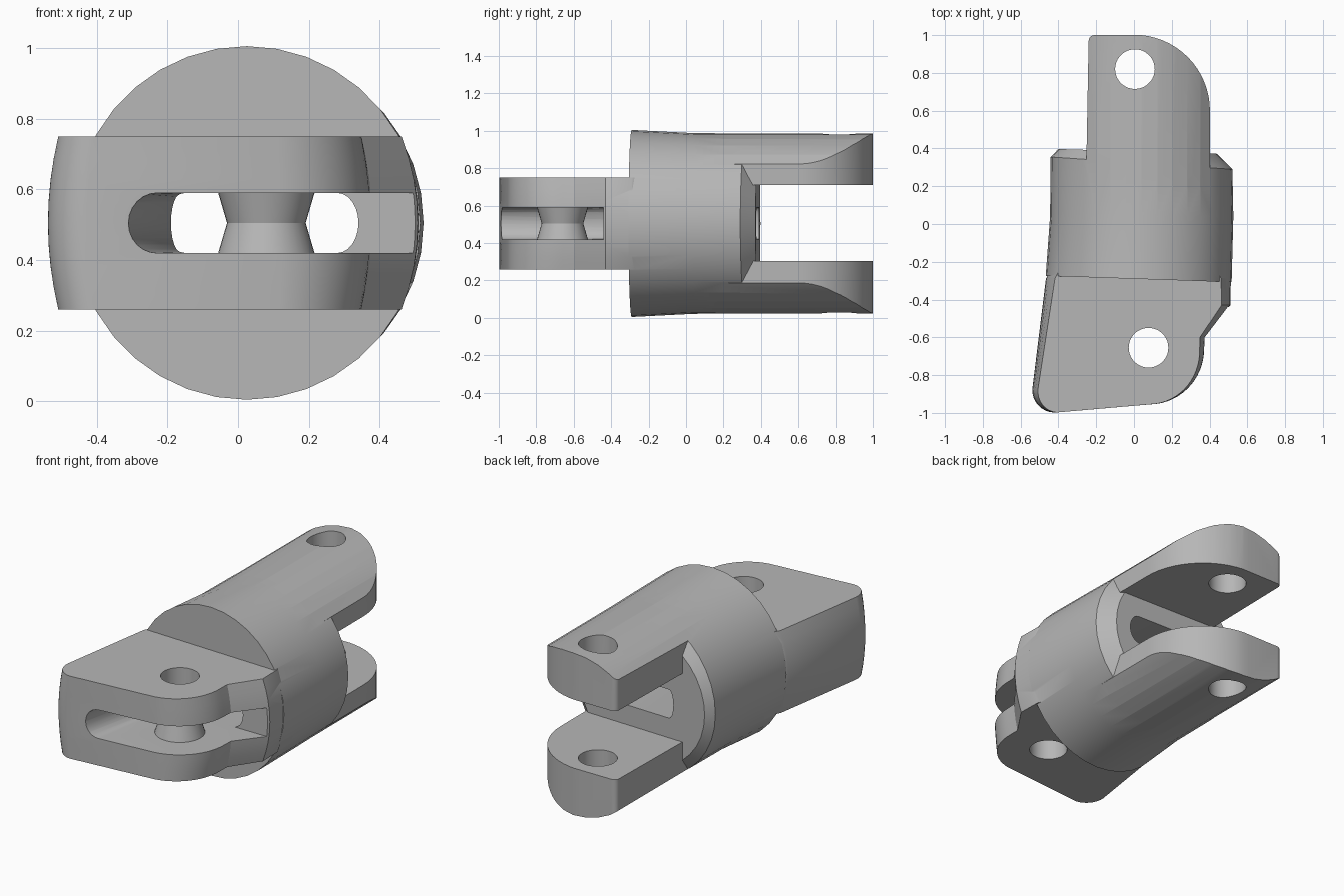
import bpy, bmesh
from math import sin, cos, pi, radians

cube = bpy.data.objects.get("Cube")
if cube:
    bpy.data.objects.remove(cube, do_unlink=True)

grey = bpy.data.materials.new("plain grey")
grey.use_nodes = True
COLOUR = (0.47, 0.47, 0.47, 1)
grey.diffuse_color = COLOUR
grey.node_tree.nodes["Principled BSDF"].inputs["Base Color"].default_value = COLOUR
MID = 0.505


def loft(name, rings):
    """Skin a closed solid through rings of equal point count."""
    bm = bmesh.new()
    loops = [[bm.verts.new(p) for p in ring] for ring in rings]
    n = len(loops[0])
    for a, b in zip(loops, loops[1:]):
        for i in range(n):
            j = (i + 1) % n
            bm.faces.new((a[i], a[j], b[j], b[i]))
    bm.faces.new(loops[0])
    bm.faces.new(loops[-1])
    bmesh.ops.recalc_face_normals(bm, faces=bm.faces)
    mesh = bpy.data.meshes.new(name)
    bm.to_mesh(mesh)
    bm.free()
    mesh.materials.append(grey)
    obj = bpy.data.objects.new(name, mesh)
    bpy.context.collection.objects.link(obj)
    return obj


def combine(target, other, operation):
    mod = target.modifiers.new(operation, "BOOLEAN")
    mod.operation, mod.object, mod.solver = operation, other, "EXACT"
    bpy.context.view_layer.objects.active = target
    bpy.ops.object.modifier_apply(modifier=mod.name)
    bpy.data.objects.remove(other, do_unlink=True)


def barrel_ring(y, slope, cx, rx, rz, n=36):
    """Ellipse around the long axis, tilted sideways by slope."""
    pts = []
    for i in range(n):
        x = cx + rx * cos(2 * pi * i / n)
        pts.append((x, y + slope * x, MID + rz * sin(2 * pi * i / n)))
    return pts


def arc(cx, cy, r, start, end, n):
    angles = [radians(start + (end - start) * i / n) for i in range(n + 1)]
    return [(cx + r * cos(a), cy + r * sin(a)) for a in angles]


def flat(points, z):
    return [(x, y, z) for x, y in points]


def pin(name, x, y, levels):
    """Upright round solid from (z, radius) levels."""
    return loft(name, [flat(arc(x, y, r, 0, 350, 35), z) for z, r in levels])


def slot_ring(y, left, right, bulge_l, bulge_r, half=0.085):
    """Wide slot section with rounded ends."""
    pts = []
    for i in range(13):
        a = -pi / 2 + pi * i / 12
        pts.append((right - bulge_r * (1 - cos(a)), y, MID + half * sin(a)))
    for i in range(13):
        a = pi / 2 + pi * i / 12
        pts.append((left + bulge_l * (1 + cos(a)), y, MID + half * sin(a)))
    return pts


# Round barrel with a tilted front face and a chamfered back rim
body = loft("knuckle_link", [
    barrel_ring(-0.29, -0.034, 0.025, 0.492, 0.5),
    barrel_ring(0.04, 0, 0.041, 0.485, 0.483),
    barrel_ring(0.325, -0.068, 0.04, 0.481, 0.481),
    barrel_ring(0.385, -0.03, 0.02, 0.42, 0.405),
])

# Back fork: rounded plan shape trimmed from the barrel, then split
fork = loft("fork", [barrel_ring(y, 0, 0.041, 0.482, 0.4815) for y in (0.1, 1.05)])
plan = ([(-0.257, 0.05), (0.402, 0.05)] + arc(0, 0.6, 0.402, 0, 90, 16)
        + arc(-0.21, 0.97, 0.03, 90, 180, 5))
plan = [(x, min(y, 1.0)) for x, y in plan]
combine(fork, loft("fork_plan", [flat(plan, -0.2), flat(plan, 1.2)]), "INTERSECT")
gap = [(-1, 0.3), (1, 0.3), (1, 1.2), (-1, 1.2)]
combine(fork, loft("fork_gap", [flat(gap, 0.303), flat(gap, 0.71)]), "DIFFERENCE")
combine(body, fork, "UNION")

# Front tongue: plan outline bulging sideways at mid height
outline = ([(0.47, -0.2), (0.513, -0.29), (0.51, -0.43), (0.378, -0.6)]
           + arc(0.08, -0.66, 0.295, 0, -82, 14)
           + arc(-0.42, -0.88, 0.118, 266, 176, 8)
           + [(-0.466, -0.29), (-0.42, -0.2)])
layers = []
for i in range(9):
    t = -1 + i / 4
    layers.append([(x * (1 - (0.045 + 0.08 * (y + 1)) * t * t), y, MID + 0.245 * t)
                   for x, y in outline])
combine(body, loft("tongue", layers), "UNION")

# Slot open to the front and left side, plus a passage right through
combine(body, loft("front_slot", [slot_ring(-1.1, -0.335, 1, 0.085, 0.085),
                                  slot_ring(-0.44, -0.19, 1, 0.05, 0.085)]), "DIFFERENCE")
combine(body, loft("passage", [slot_ring(-0.5, -0.19, 0.34, 0.03, 0.06),
                               slot_ring(0.5, -0.19, 0.34, 0.03, 0.06)]), "DIFFERENCE")

# Waisted hub inside the slot
combine(body, pin("hub", 0.08, -0.66, [(0.4, 0.136), (0.42, 0.136), (MID, 0.111),
                                       (0.59, 0.136), (0.61, 0.136)]), "UNION")

# Pin holes through tongue and fork
for x, y in ((0.077, -0.655), (0.005, 0.82)):
    combine(body, pin("pin_hole", x, y, [(-0.2, 0.105), (1.2, 0.105)]), "DIFFERENCE")

# Shading
bpy.ops.object.select_all(action="DESELECT")
body.select_set(True)
bpy.context.view_layer.objects.active = body
bpy.ops.object.shade_smooth_by_angle(angle=radians(25))
